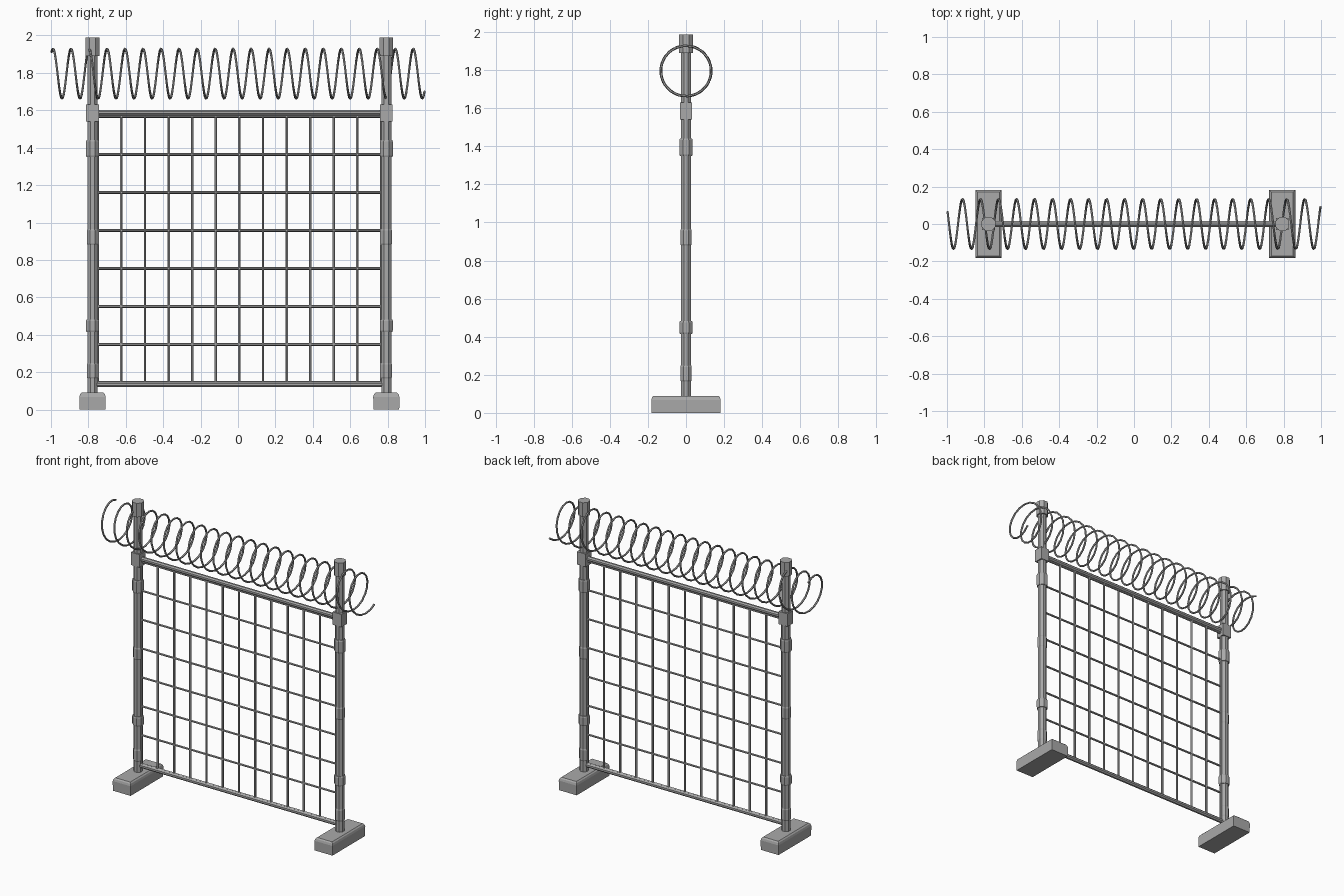
import bpy, bmesh, math
from mathutils import Vector, Matrix

if "Cube" in bpy.data.objects:
    bpy.data.objects.remove(bpy.data.objects["Cube"])

steel = bpy.data.materials.new("galvanised_grey")
steel.diffuse_color = (0.40, 0.40, 0.40, 1)
steel.use_nodes = True
steel.node_tree.nodes["Principled BSDF"].inputs["Base Color"].default_value = steel.diffuse_color


def finish(name, bm):
    bmesh.ops.recalc_face_normals(bm, faces=bm.faces)
    me = bpy.data.meshes.new(name)
    bm.to_mesh(me)
    bm.free()
    me.materials.append(steel)
    ob = bpy.data.objects.new(name, me)
    bpy.context.collection.objects.link(ob)
    return ob


def loft(bm, rings):
    """Skin a list of equal-sized point rings and cap both ends."""
    vs = [[bm.verts.new(p) for p in r] for r in rings]
    n = len(vs[0])
    for a, b in zip(vs, vs[1:]):
        for i in range(n):
            bm.faces.new((a[i], a[(i + 1) % n], b[(i + 1) % n], b[i]))
    bm.faces.new(vs[0][::-1])
    bm.faces.new(vs[-1])


def turned(bm, cx, profile, n=8):
    """Octagonal turned shape, flats facing front; profile = (flat radius, z)."""
    k = 1 / math.cos(math.pi / n)
    loft(bm, [[(cx + r * k * math.cos(2 * math.pi * (i + .5) / n),
                r * k * math.sin(2 * math.pi * (i + .5) / n), z)
               for i in range(n)] for r, z in profile])


def rod(bm, a, b, r, n=6):
    a, b = Vector(a), Vector(b)
    q = (b - a).to_track_quat('Z', 'Y')
    off = [q @ Vector((r * math.cos(2 * math.pi * (i + .5) / n),
                       r * math.sin(2 * math.pi * (i + .5) / n), 0)) for i in range(n)]
    loft(bm, [[a + o for o in off], [b + o for o in off]])


def block(bm, cx, layers):
    """Stacked rectangles; layers = (half x, half y, z)."""
    loft(bm, [[(cx - hx, -hy, z), (cx + hx, -hy, z), (cx + hx, hy, z), (cx - hx, hy, z)]
              for hx, hy, z in layers])


for side, cx in (("left", -0.778), ("right", 0.793)):
    # foot block with chamfered top
    bm = bmesh.new()
    block(bm, cx, [(.069, .181, 0), (.070, .182, .068), (.066, .178, .082), (.058, .170, .09)])
    finish(side + "_foot", bm)
    # upright post
    bm = bmesh.new()
    turned(bm, cx, [(.027, .08), (.027, 1.95)])
    finish(side + "_post", bm)
    # clamp collars
    bm = bmesh.new()
    for r, z0, z1 in ((.030, .165, .25), (.035, .415, .482), (.030, .88, .965), (.035, 1.35, 1.44)):
        turned(bm, cx, [(r - .003, z0), (r, z0 + .008), (r, z1 - .008), (r - .003, z1)])
    finish(side + "_collars", bm)
    # square rail bracket
    bm = bmesh.new()
    block(bm, cx, [(.034, .032, 1.54), (.034, .032, 1.63)])
    finish(side + "_bracket", bm)
    # post cap
    bm = bmesh.new()
    turned(bm, cx, [(.037, 1.89), (.037, 1.988)])
    finish(side + "_cap", bm)

# top and bottom rails
for name, z in (("top_rail", 1.588), ("bottom_rail", .134)):
    bm = bmesh.new()
    rod(bm, (-.778, 0, z), (.793, 0, z), .016, 8)
    finish(name, bm)

# wire mesh panel
bm = bmesh.new()
for i in range(8):
    z = .145 + i * .2031
    rod(bm, (-.765, 0, z), (.78, 0, z), .0075)
finish("horizontal_wires", bm)
bm = bmesh.new()
for i in range(-6, 7):
    x = .0075 + i * .1262
    rod(bm, (x, 0, .14), (x, 0, 1.572), .0075)
finish("vertical_wires", bm)

# coiled wire along the top
R, r, pitch, n = .133, .0065, .0963, 6
x0, x1 = -.997, .997
steps = int((x1 - x0) / pitch * 18)
rings = []
for s in range(steps + 1):
    x = x0 + (x1 - x0) * s / steps
    t = 2 * math.pi * (x + .989) / pitch
    out = Vector((0, -math.sin(t), math.cos(t)))
    tan = Vector((pitch / (2 * math.pi), -R * math.cos(t), -R * math.sin(t))).normalized()
    side = tan.cross(out)
    c = Vector((x, 0, 1.796)) + out * R
    rings.append([c + r * (out * math.cos(2 * math.pi * i / n) + side * math.sin(2 * math.pi * i / n))
                  for i in range(n)])
bm = bmesh.new()
loft(bm, rings)
finish("wire_coil", bm)
